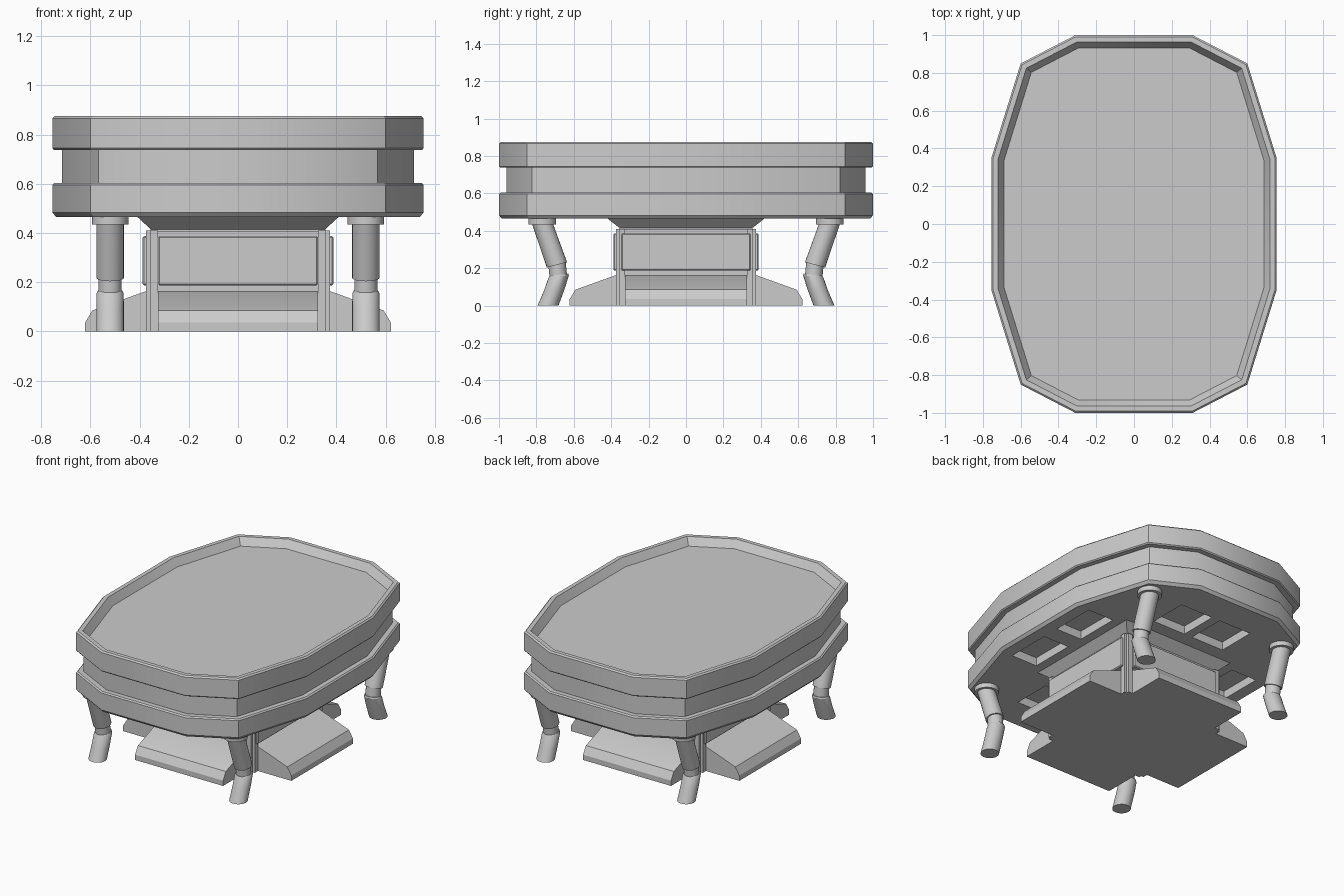
import bpy, bmesh, math
from mathutils import Vector, Matrix

cube = bpy.data.objects.get("Cube")
if cube:
    bpy.data.objects.remove(cube, do_unlink=True)

grey = bpy.data.materials.new("plain_grey")
grey.use_nodes = True
grey.diffuse_color = (0.6, 0.6, 0.6, 1)
grey.node_tree.nodes["Principled BSDF"].inputs["Base Color"].default_value = (0.6, 0.6, 0.6, 1)


def make(name, bm):
    bmesh.ops.recalc_face_normals(bm, faces=bm.faces)
    mesh = bpy.data.meshes.new(name)
    bm.to_mesh(mesh)
    bm.free()
    mesh.materials.append(grey)
    obj = bpy.data.objects.new(name, mesh)
    bpy.context.collection.objects.link(obj)
    return obj


def loft(name, rings):
    """Skin a list of equal-length point rings and cap both ends."""
    bm = bmesh.new()
    rows = [[bm.verts.new(p) for p in ring] for ring in rings]
    n = len(rows[0])
    for a, b in zip(rows, rows[1:]):
        for i in range(n):
            j = (i + 1) % n
            bm.faces.new((a[i], a[j], b[j], b[i]))
    bm.faces.new(rows[0][::-1])
    bm.faces.new(rows[-1])
    return make(name, bm)


def rect(hx, hy, z):
    return [(-hx, -hy, z), (hx, -hy, z), (hx, hy, z), (-hx, hy, z)]


def box(name, lo, hi, bevel=0):
    bm = bmesh.new()
    lo, hi = Vector(lo), Vector(hi)
    size = hi - lo
    bmesh.ops.create_cube(bm, size=1, matrix=Matrix.Translation((lo + hi) / 2)
                          @ Matrix.Diagonal((abs(size.x), abs(size.y), abs(size.z), 1)))
    if bevel:
        bmesh.ops.bevel(bm, geom=bm.edges[:], offset=bevel, segments=1, affect='EDGES')
    return make(name, bm)


# Twelve-sided outline of the platform
quarter = [Vector(p) for p in ((0.755, 0.35), (0.6, 0.85), (0.31, 1.0))]
half = quarter + [Vector((-p.x, p.y)) for p in reversed(quarter)]
outline = half + [-p for p in half]


def inset_ring(inset, z):
    ring = []
    for i, p in enumerate(outline):
        a = (p - outline[i - 1]).normalized()
        b = (outline[(i + 1) % len(outline)] - p).normalized()
        na, nb = Vector((-a.y, a.x)), Vector((-b.y, b.x))
        q = p + (na + nb) * (inset / (1 + na.dot(nb)))
        ring.append((q.x, q.y, z))
    return ring


# Platform: two wide bands, a waist, and a shallow sunken top
profile = [(0.016, 0.465), (0, 0.483), (0, 0.596), (0.008, 0.604), (0.04, 0.604),
           (0.04, 0.738), (0.006, 0.738), (0, 0.745), (0, 0.866), (0.009, 0.875),
           (0.036, 0.875), (0.068, 0.825)]
platform = loft("platform", [inset_ring(*p) for p in profile])

# Rectangular pockets in the underside
bpy.context.view_layer.objects.active = platform
for sx in (-1, 1):
    for sy in (-1, 1):
        for lo, hi in (((0.03, 0.51), (0.27, 0.77)), ((0.47, 0.06), (0.66, 0.36))):
            cutter = box("pocket_cutter", (lo[0] * sx, lo[1] * sy, 0.4),
                         (hi[0] * sx, hi[1] * sy, 0.52))
            cutter.hide_render = True
            mod = platform.modifiers.new("pocket", 'BOOLEAN')
            mod.operation = 'DIFFERENCE'
            mod.solver = 'EXACT'
            mod.object = cutter
            bpy.ops.object.modifier_apply(modifier=mod.name)
            bpy.data.objects.remove(cutter, do_unlink=True)

# Central pedestal and its flared collar
loft("pedestal_core", [rect(0.34, 0.34, 0), rect(0.34, 0.34, 0.42)])
loft("pedestal_collar", [rect(0.355, 0.355, 0.405), rect(0.355, 0.355, 0.415),
                         rect(0.41, 0.42, 0.466)])

# Notched corner posts
for sx in (-1, 1):
    for sy in (-1, 1):
        for i, (ex, ey) in enumerate(((0.375, 0.358), (0.358, 0.375))):
            box(f"corner_post_{i}", (0.325 * sx, 0.325 * sy, 0), (ex * sx, ey * sy, 0.41))

# Side panels and sloping ramps, one of each per side
ramp = [(0.3, 0), (0.622, 0), (0.622, 0.035), (0.592, 0.085), (0.37, 0.165), (0.3, 0.165)]
for k in range(4):
    turn = Matrix.Rotation(k * math.pi / 2, 4, 'Z')
    w = 0.325 if k % 2 == 0 else 0.345
    panel = box("side_panel", (-w, -0.388, 0.187), (w, -0.33, 0.387), 0.006)
    step = loft("ramp", [[(x, -d, z) for d, z in ramp] for x in (-0.325, 0.325)])
    for obj in (panel, step):
        obj.data.transform(turn)


def tube(name, sx, sy, rings, sides=24):
    """Round limb through rings of (y, z, radius, tilt), for one corner."""
    pts = []
    for y, z, r, tilt in rings:
        ring = []
        for i in range(sides):
            a = 2 * math.pi * i / sides
            u, v = r * math.cos(a), r * math.sin(a)
            ring.append((sx * (0.52 + u), -sy * (y + v * math.cos(tilt)),
                         z + v * math.sin(tilt)))
        pts.append(ring)
    return loft(name, pts)


# Bent legs: mount, thigh, knee, shin
for sx in (-1, 1):
    for sy in (-1, 1):
        tube("leg_mount", sx, sy, [(-0.768, 0.435, 0.074, 0), (-0.768, 0.47, 0.074, 0)])
        tube("leg_thigh", sx, sy, [(-0.768, 0.44, 0.056, 0), (-0.69, 0.218, 0.056, 0.26)])
        tube("leg_knee", sx, sy, [(-0.69, 0.23, 0.047, 0.15), (-0.682, 0.15, 0.047, 0.1)])
        tube("leg_shin", sx, sy, [(-0.679, 0.165, 0.05, 0.12), (-0.681, 0.155, 0.055, 0.12),
                                  (-0.704, 0.085, 0.056, 0.1), (-0.738, 0, 0.056, 0)])

# Smooth shading with crisp edges
for obj in bpy.context.collection.objects:
    obj.select_set(obj.type == 'MESH')
bpy.context.view_layer.objects.active = platform
bpy.ops.object.shade_smooth_by_angle(angle=math.radians(30))
